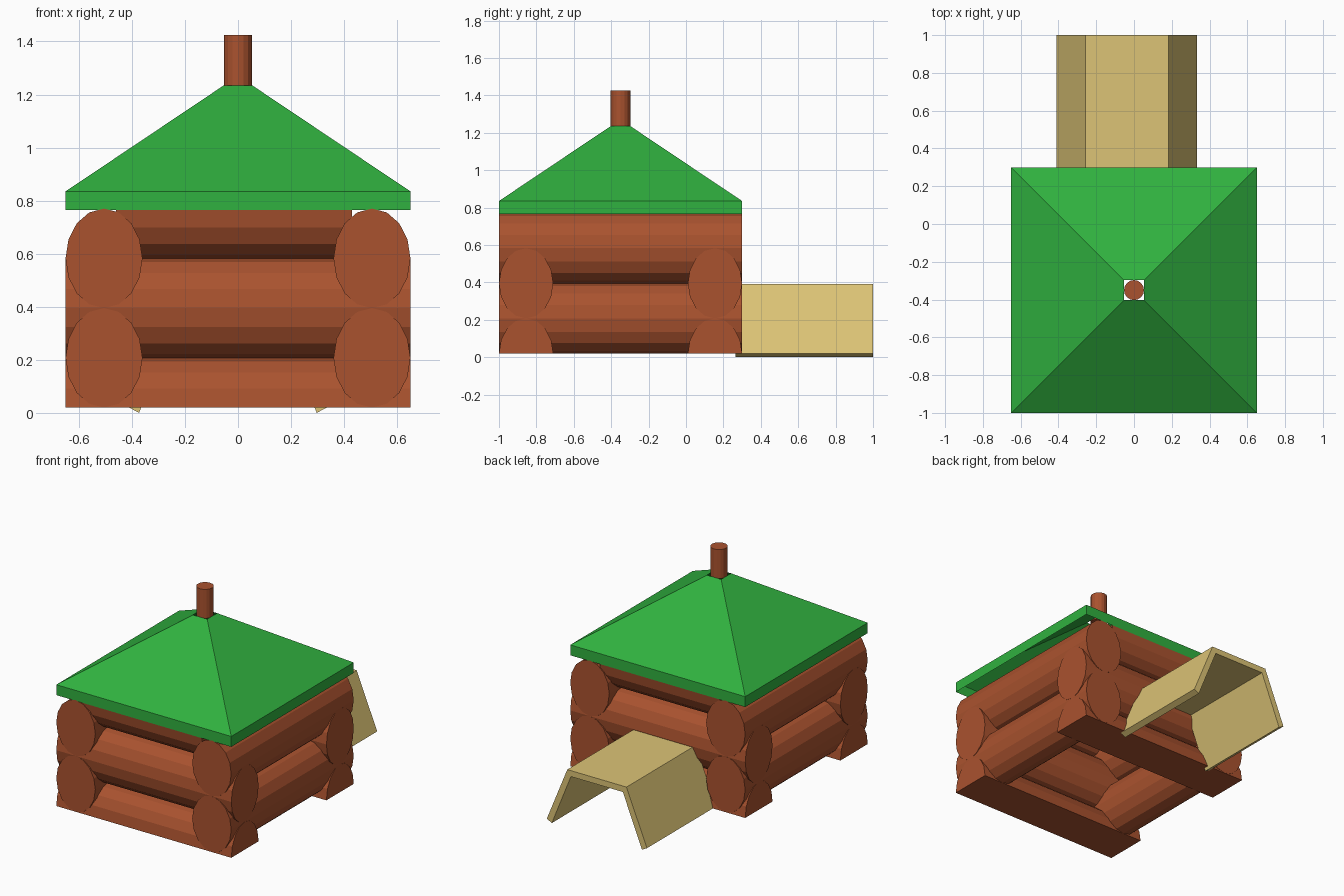
import bpy, bmesh
from math import cos, sin, pi

if "Cube" in bpy.data.objects:
    bpy.data.objects.remove(bpy.data.objects["Cube"])


def material(name, rgb):
    m = bpy.data.materials.new(name)
    m.diffuse_color = (*rgb, 1)
    m.use_nodes = True
    m.node_tree.nodes["Principled BSDF"].inputs["Base Color"].default_value = m.diffuse_color
    return m


WOOD = material("wood", (0.40, 0.085, 0.028))
GREEN = material("roof_green", (0.03, 0.44, 0.05))
TAN = material("tan", (0.72, 0.55, 0.18))
CY = -0.35      # cabin centre in y
HALF = 0.65     # half width of the cabin
RW, RZ = 0.145, 0.1875   # log half width and half height


def make(name, bm, mat):
    bmesh.ops.recalc_face_normals(bm, faces=bm.faces)
    me = bpy.data.meshes.new(name)
    bm.to_mesh(me)
    bm.free()
    me.materials.append(mat)
    ob = bpy.data.objects.new(name, me)
    bpy.context.collection.objects.link(ob)
    return ob


def prism(name, profile, a, b, axis, mat):
    """Extrude a closed 2D profile from a to b along x, y or z."""
    place = {"x": lambda p, t: (t, p[0], p[1]),
             "y": lambda p, t: (p[0], t, p[1]),
             "z": lambda p, t: (p[0], p[1], t)}[axis]
    bm = bmesh.new()
    r0 = [bm.verts.new(place(p, a)) for p in profile]
    r1 = [bm.verts.new(place(p, b)) for p in profile]
    bm.faces.new(r0)
    bm.faces.new(r1)
    n = len(profile)
    for i in range(n):
        j = (i + 1) % n
        bm.faces.new((r0[i], r0[j], r1[j], r1[i]))
    return make(name, bm, mat)


def oval(cu, cv, ru, rv, start=0, count=16):
    return [(cu + ru * cos(2 * pi * (start + i) / 16),
             cv + rv * sin(2 * pi * (start + i) / 16)) for i in range(count)]


off = HALF - RW
for s, side, end in ((-1, "left", "front"), (1, "right", "back")):
    # side wall logs running front to back
    for z, level in ((0.2075, "lower"), (0.5825, "upper")):
        prism(f"{side}_{level}_log", oval(s * off, z, RW, RZ),
              CY - HALF, CY + HALF, "y", WOOD)
    # end wall logs: half log, full log, half log
    y = CY + s * off
    prism(f"{end}_base_half_log", oval(y, 0.02, RW, RZ, 0, 9), -HALF, HALF, "x", WOOD)
    prism(f"{end}_middle_log", oval(y, 0.395, RW, RZ), -HALF, HALF, "x", WOOD)
    prism(f"{end}_top_half_log", oval(y, 0.77, RW, RZ, 8, 9), -0.46, 0.43, "x", WOOD)

# open roof shell: skirt, four slopes and a square smoke hole
bm = bmesh.new()
rings = [[bm.verts.new((h * x, CY + h * y, z))
          for x, y in ((-1, -1), (1, -1), (1, 1), (-1, 1))]
         for h, z in ((HALF, 0.765), (HALF, 0.835), (0.053, 1.235))]
for lo, hi in zip(rings, rings[1:]):
    for i in range(4):
        j = (i + 1) % 4
        bm.faces.new((lo[i], lo[j], hi[j], hi[i]))
make("roof", bm, GREEN)

# chimney
prism("chimney", oval(0, CY, 0.053, 0.053), 1.23, 1.425, "z", WOOD)

# folded entrance canopy at the back, symmetric about its own centre
half = [(0.372, 0.02), (0.22, 0.39)]
inner = [(0.193, 0.35), (0.335, 0.0)]
right = half + [(-u, v) for u, v in reversed(half)]
under = [(-u, v) for u, v in reversed(inner)] + inner
prism("entrance_canopy", [(u - 0.038, v) for u, v in right + under],
      0.265, 1.0, "y", TAN)
